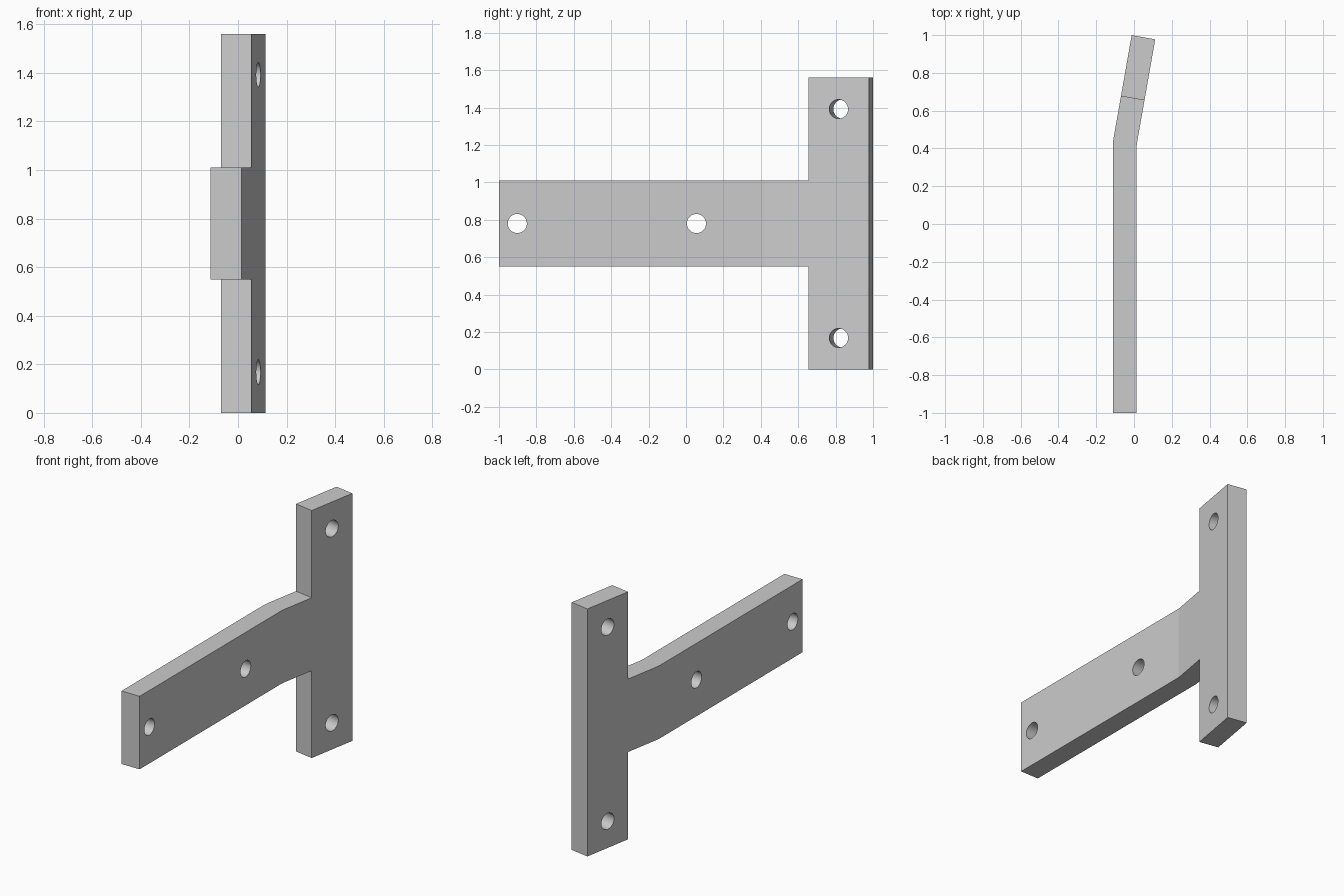
import bpy, bmesh
from math import sin, cos, radians
from mathutils import Vector, Matrix

cube = bpy.data.objects.get("Cube")
if cube:
    bpy.data.objects.remove(cube, do_unlink=True)

THICK, BEND, RADIUS = 0.1265, radians(10), 0.19
ARM_X, ARM_END, BEND_START = -0.049, -1.0, 0.41
NECK, BAR = 0.226, 0.328          # lengths after the bend
LEVELS = [0, 0.55, 1.01, 1.56]    # bar bottom, arm bottom, arm top, bar top
MID_Z = 0.78
STEPS = 8

metal = bpy.data.materials.new("plain grey metal")
metal.use_nodes = True
GREY = (0.6, 0.6, 0.6, 1)
metal.diffuse_color = GREY
metal.node_tree.nodes["Principled BSDF"].inputs["Base Color"].default_value = GREY


def on_bend(angle):
    """Centreline point and sideways normal at an angle round the bend."""
    point = Vector((ARM_X + RADIUS * (1 - cos(angle)), BEND_START + RADIUS * sin(angle), 0))
    return point, Vector((cos(angle), -sin(angle), 0))


def past_bend(distance):
    point, normal = on_bend(BEND)
    return point + Vector((sin(BEND), cos(BEND), 0)) * distance, normal


# Stations along the centreline: straight arm, bend, neck, crossbar
stations = [(Vector((ARM_X, ARM_END, 0)), Vector((1, 0, 0)))]
stations += [on_bend(BEND * i / STEPS) for i in range(STEPS + 1)]
stations += [past_bend(NECK), past_bend(NECK + BAR)]

# T-shaped skin on one side, thickened along each station's normal
bm = bmesh.new()
grid = {}


def vert(i, j):
    if (i, j) not in grid:
        point, normal = stations[i]
        grid[i, j] = bm.verts.new(point - normal * THICK / 2 + Vector((0, 0, LEVELS[j])))
    return grid[i, j]


last = len(stations) - 2
for i in range(last + 1):
    for j in (range(3) if i == last else [1]):
        bm.faces.new([vert(i, j), vert(i + 1, j), vert(i + 1, j + 1), vert(i, j + 1)])
shift = {v.co.to_tuple(5): stations[i][1] * THICK for (i, j), v in grid.items()}
new = bmesh.ops.extrude_face_region(bm, geom=bm.faces[:], use_keep_orig=True)["geom"]
for v in new:
    if isinstance(v, bmesh.types.BMVert):
        v.co += shift[v.co.to_tuple(5)]
bmesh.ops.dissolve_limit(bm, angle_limit=radians(0.2), verts=bm.verts[:], edges=bm.edges[:])
bmesh.ops.recalc_face_normals(bm, faces=bm.faces[:])
mesh = bpy.data.meshes.new("t_bracket")
bm.to_mesh(mesh)
bm.free()
mesh.materials.append(metal)
bracket = bpy.data.objects.new("t_bracket", mesh)
bpy.context.collection.objects.link(bracket)

# Bolt holes: two through the arm, two through the crossbar
arm_normal = Vector((1, 0, 0))
bar_point, bar_normal = past_bend(NECK + BAR / 2)
holes = [(Vector((ARM_X, y, MID_Z)), arm_normal) for y in (-0.902, 0.056)]
holes += [(bar_point + Vector((0, 0, z)), bar_normal) for z in (0.168, 1.392)]
bm = bmesh.new()
for point, normal in holes:
    turn = normal.to_track_quat("Z", "Y").to_matrix().to_4x4()
    bmesh.ops.create_cone(bm, cap_ends=True, segments=48, radius1=0.051, radius2=0.051,
                          depth=THICK * 2, matrix=Matrix.Translation(point) @ turn)
cut_mesh = bpy.data.meshes.new("hole_cutters")
bm.to_mesh(cut_mesh)
bm.free()
cut_mesh.materials.append(metal)
cutter = bpy.data.objects.new("hole_cutters", cut_mesh)
bpy.context.collection.objects.link(cutter)
cutter.hide_render = True

# Cut the holes, then drop the cutter
drill = bracket.modifiers.new("bolt_holes", "BOOLEAN")
drill.operation = "DIFFERENCE"
drill.solver = "EXACT"
drill.object = cutter
bpy.ops.object.select_all(action="DESELECT")
bracket.select_set(True)
bpy.context.view_layer.objects.active = bracket
bpy.ops.object.modifier_apply(modifier=drill.name)
bpy.data.objects.remove(cutter, do_unlink=True)
bpy.ops.object.shade_smooth_by_angle(angle=radians(30))
